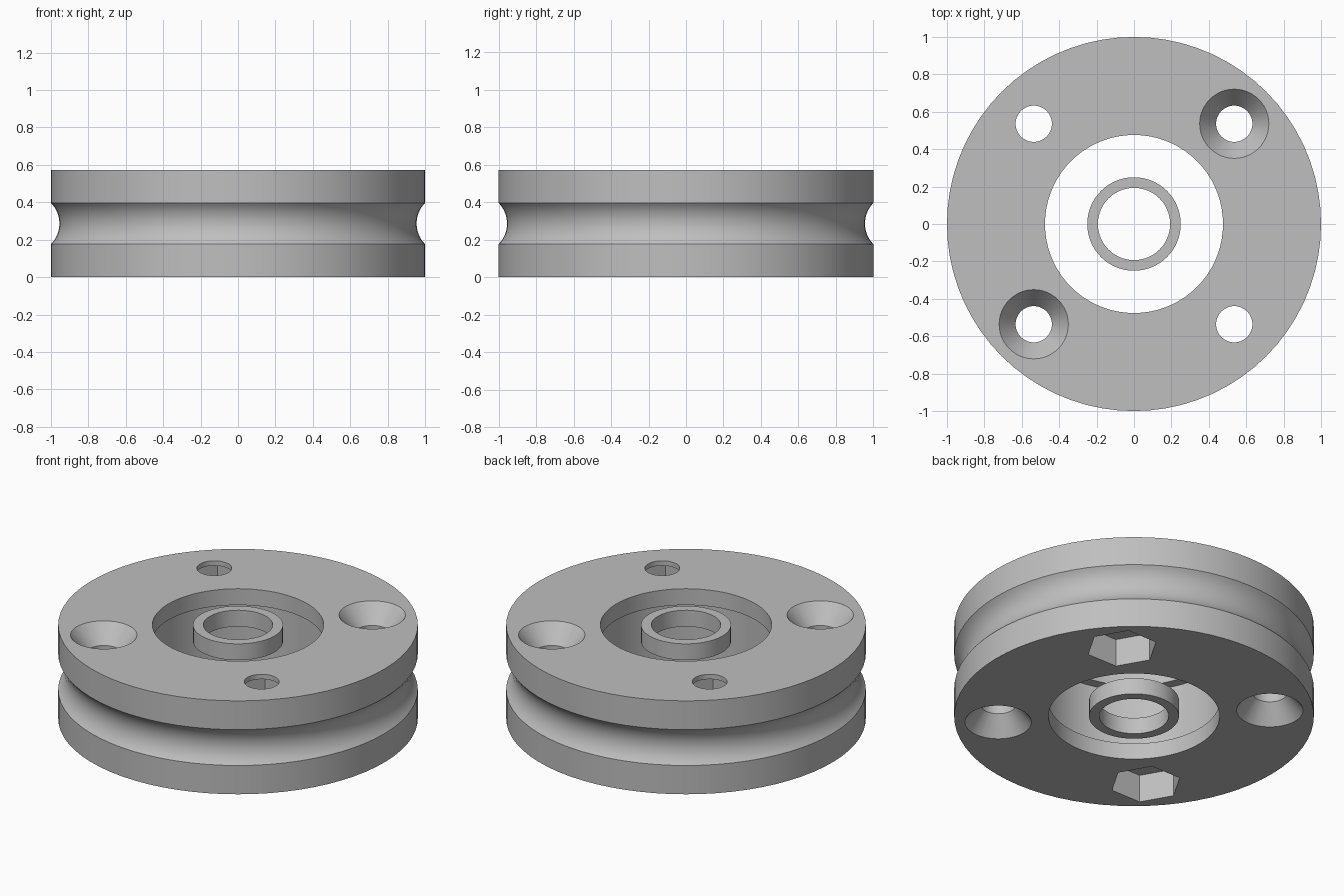
import bpy, bmesh, math
from mathutils import Matrix

cube = bpy.data.objects.get("Cube")
if cube:
    bpy.data.objects.remove(cube, do_unlink=True)

H = 0.573            # total height
MID = H / 2
LIP = 0.1            # thickness of the bore lips and spacer rings
OFFSET = 0.536       # screw hole position on x and y
HOLE_R, HEAD_R, HEAD_DEPTH = 0.097, 0.185, 0.11
NUT_R, NUT_H, SKIN = 0.2, 0.17, 0.03

grey = bpy.data.materials.new("light_grey")
grey.use_nodes = True
colour = (0.52, 0.52, 0.52, 1)
grey.diffuse_color = colour
grey.node_tree.nodes["Principled BSDF"].inputs["Base Color"].default_value = colour


def finish(name, bm):
    """Clean up the mesh and add it as an object."""
    bmesh.ops.remove_doubles(bm, verts=bm.verts, dist=1e-5)
    bmesh.ops.recalc_face_normals(bm, faces=bm.faces)
    mesh = bpy.data.meshes.new(name)
    bm.to_mesh(mesh)
    bm.free()
    mesh.materials.append(grey)
    obj = bpy.data.objects.new(name, mesh)
    bpy.context.collection.objects.link(obj)
    return obj


def lathe(name, profile, steps, closed=True):
    """Turn an (r, z) profile around the z axis."""
    bm = bmesh.new()
    verts = [bm.verts.new((r, 0, z)) for r, z in profile]
    pairs = list(zip(verts, verts[1:]))
    if closed:
        pairs.append((verts[-1], verts[0]))
    edges = [bm.edges.new(p) for p in pairs]
    bmesh.ops.spin(bm, geom=verts + edges, axis=(0, 0, 1), cent=(0, 0, 0),
                   angle=2 * math.pi, steps=steps, use_duplicate=False)
    return finish(name, bm)


def smooth(obj):
    bpy.ops.object.select_all(action='DESELECT')
    obj.select_set(True)
    bpy.context.view_layer.objects.active = obj
    bpy.ops.object.shade_smooth_by_angle(angle=math.radians(25))


# Wheel body: round rim groove outside, wider bearing pocket inside
half, depth = 0.11, 0.045
arc_r = (half ** 2 + depth ** 2) / (2 * depth)
arc_c = 1 - depth + arc_r
groove = []
for i in range(17):
    z = half * (i / 8 - 1)
    groove.append((arc_c - math.sqrt(arc_r ** 2 - z ** 2), MID + z))
BORE, POCKET = 0.476, 0.536
profile = [(BORE, 0), (1, 0)] + groove + [
    (1, H), (BORE, H), (BORE, H - LIP), (POCKET, H - LIP), (POCKET, LIP), (BORE, LIP)]
wheel = lathe("grooved_wheel", profile, 72)

# Screw cutters: countersunk head at one end, hexagonal nut pocket at the other
EXT = 0.05
slope = (HEAD_R - HOLE_R) / HEAD_DEPTH
screw = [(0, -EXT), (HOLE_R, -EXT), (HOLE_R, H - HEAD_DEPTH),
         (HEAD_R + slope * EXT, H + EXT), (0, H + EXT)]
cutters = []
for sx in (1, -1):
    for sy in (1, -1):
        head_up = sx == sy
        pts = screw if head_up else [(r, H - z) for r, z in screw]
        hole = lathe("screw_cutter", pts, 48, closed=False)
        low, high = (-EXT, NUT_H) if head_up else (H - SKIN - NUT_H, H - SKIN)
        bm = bmesh.new()
        bmesh.ops.create_cone(bm, cap_ends=True, segments=6, radius1=NUT_R,
                              radius2=NUT_R, depth=high - low,
                              matrix=Matrix.Translation((0, 0, (low + high) / 2))
                              @ Matrix.Rotation(math.pi / 2, 4, 'Z'))
        # Put one corner of the hexagon on the x axis
        top = max(bm.verts, key=lambda v: v.co.x).co
        bmesh.ops.rotate(bm, verts=bm.verts, cent=(0, 0, 0),
                         matrix=Matrix.Rotation(-math.atan2(top.y, top.x), 3, 'Z'))
        nut = finish("nut_cutter", bm)
        for c in (hole, nut):
            c.location = (sx * OFFSET, sy * OFFSET, 0)
            c.hide_render = True
            cutters.append(c)

bpy.context.view_layer.update()
bpy.context.view_layer.objects.active = wheel
for c in cutters:
    mod = wheel.modifiers.new("cut", 'BOOLEAN')
    mod.operation = 'DIFFERENCE'
    mod.solver = 'EXACT'
    mod.object = c
    bpy.ops.object.modifier_apply(modifier=mod.name)
for c in cutters:
    bpy.data.objects.remove(c, do_unlink=True)
smooth(wheel)

# Spacer rings at both ends of the axle
for name, z in (("lower_spacer_ring", 0), ("upper_spacer_ring", H - LIP)):
    ring = lathe(name, [(0.193, z), (0.25, z), (0.25, z + LIP), (0.193, z + LIP)], 56)
    smooth(ring)
